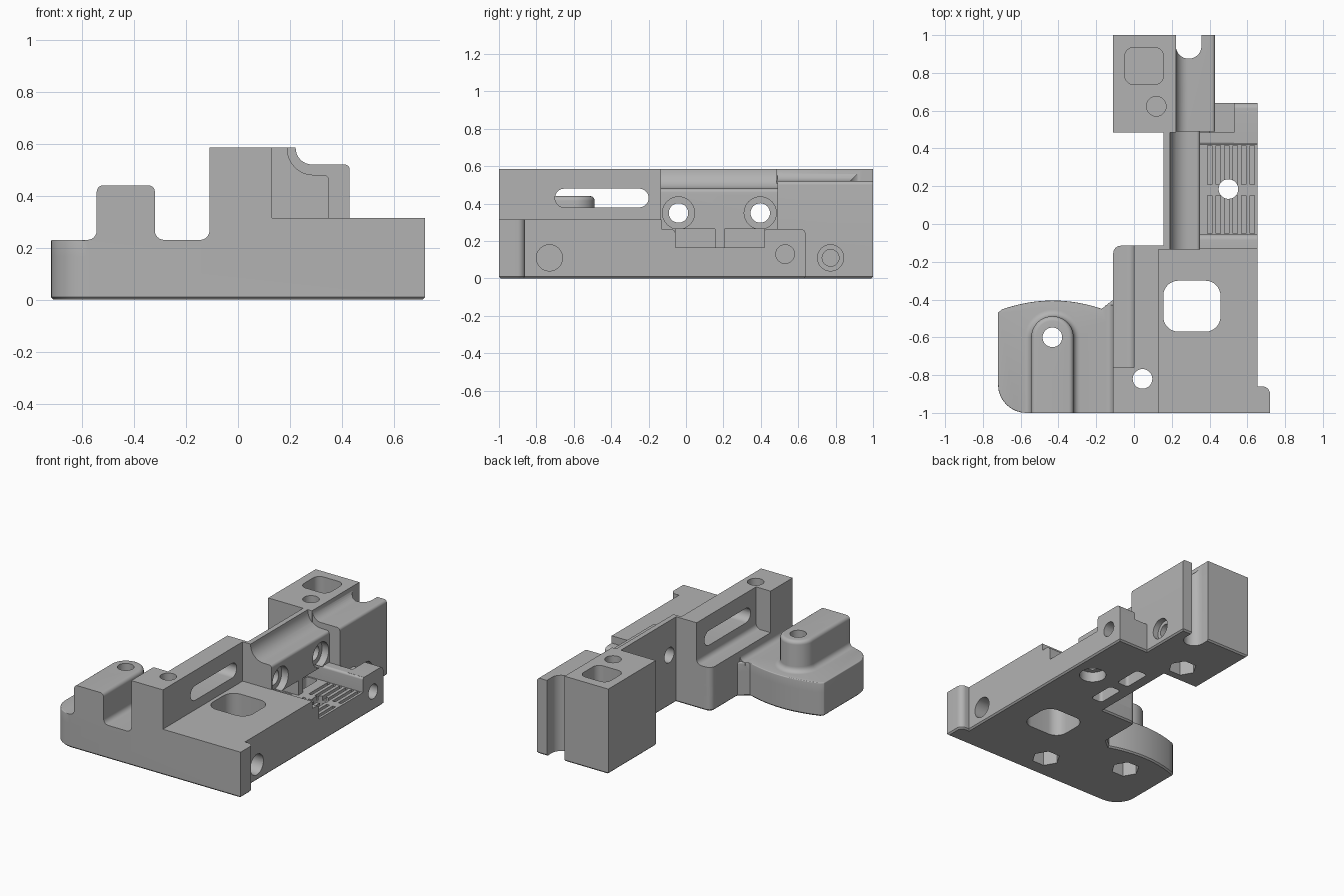
import bpy, bmesh
from math import pi, tan, sin, cos, radians
from mathutils import Vector, Matrix

if "Cube" in bpy.data.objects:
    bpy.data.objects.remove(bpy.data.objects["Cube"], do_unlink=True)

grey = bpy.data.materials.new("plain grey")
grey.use_nodes = True
grey.diffuse_color = (0.45, 0.45, 0.45, 1)
grey.node_tree.nodes["Principled BSDF"].inputs["Base Color"].default_value = grey.diffuse_color

AXES = {"X": lambda u, v, w: (w, u, v),
        "Y": lambda u, v, w: (u, w, v),
        "Z": lambda u, v, w: (u, v, w)}


def rounded(corners, steps=8):
    """Outline from (u, v) or (u, v, radius) corners."""
    out = []
    for i, c in enumerate(corners):
        p = Vector(c[:2])
        if len(c) < 3:
            out.append(p)
            continue
        a = (Vector(corners[i - 1][:2]) - p).normalized()
        b = (Vector(corners[(i + 1) % len(corners)][:2]) - p).normalized()
        half = a.angle(b) / 2
        centre = p + (a + b).normalized() * c[2] / sin(half)
        start = p + a * c[2] / tan(half) - centre
        end = p + b * c[2] / tan(half) - centre
        sweep = (pi - 2 * half) * (1 if start.x * end.y > start.y * end.x else -1)
        out += [centre + Matrix.Rotation(sweep * k / steps, 2) @ start for k in range(steps + 1)]
    return out


def rect(u0, u1, v0, v1, r=0):
    pts = [(u0, v0), (u1, v0), (u1, v1), (u0, v1)]
    return rounded([p + (r,) for p in pts]) if r else pts


def ring(u, v, r, n=32):
    return [(u + r * cos(2 * pi * k / n), v + r * sin(2 * pi * k / n)) for k in range(n)]


def loft(name, sections, axis="Z", bevel=0, segments=1, pick=None):
    """Solid through matching outlines, given as (outline, position)."""
    bm = bmesh.new()
    rows = [[bm.verts.new(AXES[axis](p[0], p[1], w)) for p in pts] for pts, w in sections]
    for lo, hi in zip(rows, rows[1:]):
        for i in range(len(lo)):
            bm.faces.new((lo[i - 1], lo[i], hi[i], hi[i - 1]))
    bm.faces.new(rows[0])
    bm.faces.new(rows[-1])
    bmesh.ops.recalc_face_normals(bm, faces=bm.faces)
    if pick:
        edges = [e for e in bm.edges if pick((e.verts[0].co + e.verts[1].co) / 2, e)]
        bmesh.ops.bevel(bm, geom=edges, offset=bevel, segments=segments, profile=0.5,
                        affect="EDGES", clamp_overlap=True)
    mesh = bpy.data.meshes.new(name)
    bm.to_mesh(mesh)
    bm.free()
    mesh.materials.append(grey)
    obj = bpy.data.objects.new(name, mesh)
    bpy.context.scene.collection.objects.link(obj)
    return obj


def prism(name, outline, lo, hi, axis="Z", **kw):
    return loft(name, [(outline, lo), (outline, hi)], axis, **kw)


def combine(other, operation):
    other.hide_render = True
    bpy.context.view_layer.objects.active = body
    mod = body.modifiers.new(operation, "BOOLEAN")
    mod.operation, mod.solver, mod.object = operation, "EXACT", other
    bpy.ops.object.modifier_apply(modifier=mod.name)
    bpy.data.objects.remove(other, do_unlink=True)


def add(*args, **kw):
    combine(prism(*args, **kw), "UNION")


def cut(*args, **kw):
    combine(prism(*args, **kw), "DIFFERENCE")


def flat(e):
    return abs(e.verts[0].co.z - e.verts[1].co.z) < 1e-6


# Shared outline of the curved back edge of the side pad
arc = []
for k in range(13):
    x = -0.17 - 0.53 * k / 12
    arc.append((x, -0.405 - 0.055 * ((x + 0.43) / 0.29) ** 2))
pad_edge = [(-0.11, -0.40)] + arc + [(-0.72, -0.47, 0.01), (-0.72, -1, 0.15)]

# Bottom plate with chamfered underside
footprint = rounded(pad_edge + [
    (0.72, -1), (0.72, -0.86, 0.04), (0.655, -0.86), (0.655, 0.64), (0.43, 0.64), (0.43, 1),
    (-0.11, 1), (-0.11, 0.485), (0.155, 0.485), (0.155, -0.115), (-0.11, -0.115, 0.04)])
body = prism("fixture_body", footprint, 0, 0.165, bevel=0.01,
             pick=lambda m, e: m.z < 0.001)

# Side pad, with its fillet into the wall
add("side_pad", rounded(pad_edge + [(0, -1), (0, -0.4)]), 0.1, 0.23, bevel=0.025, segments=4,
    pick=lambda m, e: m.z > 0.22 and flat(e) and m.x < -0.14 and m.y > -0.995)
add("pad_fillet", rounded([(-0.15, 0.21), (-0.15, 0.23), (-0.11, 0.23, 0.035), (-0.11, 0.27),
                           (-0.09, 0.27), (-0.09, 0.21)]), -1, -0.43, "Y")


# Round-ended tower on the pad, flared at its foot
def tower_outline(grow):
    r = 0.112 + grow
    end = [(-0.432 + r * cos(pi * k / 20), -0.6 + r * sin(pi * k / 20)) for k in range(21)]
    return end + [(-0.432 - r, -1), (-0.432 + r, -1)]


steps = [k * pi / 12 for k in range(7)]
sections = [(tower_outline(0.035), 0.2)]
sections += [(tower_outline(0.035 * (1 - sin(a))), 0.265 - 0.035 * cos(a)) for a in steps]
sections += [(tower_outline(0.025 * (cos(a) - 1)), 0.415 + 0.025 * sin(a)) for a in steps]
combine(loft("pad_tower", sections), "UNION")

# Front base and its foot, then lower lips around the ribbed floor
add("front_base", rounded([(0, -1), (0.72, -1), (0.72, -0.86, 0.04), (0.655, -0.86),
                           (0.655, -0.13), (0, -0.13)]), 0.1, 0.315)
add("front_lip", rounded([(-0.2, 0.1), (-0.055, 0.1), (-0.055, 0.265, 0.03), (-0.2, 0.265)]),
    0.2, 0.655, "X")
add("rear_lip", rounded([(0.42, 0.1), (0.485, 0.1), (0.485, 0.265), (0.42, 0.265, 0.015)]),
    0.2, 0.655, "X")
add("rear_tab", rounded([(0.43, 0.1), (0.64, 0.1), (0.64, 0.265, 0.03), (0.43, 0.265)]),
    0.53, 0.655, "X")
add("tab_step", rect(0.4, 0.56, 0.45, 0.64), 0.1, 0.2)

# Front wall with a ledge on its outer side
add("front_wall", rounded([(-0.11, -1), (0.13, -1), (0.13, -0.115), (-0.11, -0.115, 0.04)]),
    0.1, 0.585)
cut("ledge_cutter", rounded([(-0.2, 0.3), (0, 0.3, 0.035), (0, 0.7), (-0.2, 0.7)]),
    -0.76, -0.05, "Y")
cut("wall_slot", rect(-0.70, -0.20, 0.38, 0.48, 0.0499), -0.06, 0.2, "X")

# Middle wall with a scooped shoulder, and the rear blocks
add("wall_joint", rect(0.1, 0.19, -0.135, -0.115), 0.1, 0.585)
add("middle_wall", rounded([(0.155, 0.1), (0.35, 0.1), (0.35, 0.48, 0.02), (0.19, 0.48, 0.1),
                            (0.19, 0.585), (0.155, 0.585)]), -0.135, 0.52, "Y")
add("rear_shoulder", rounded([(0.17, 0.1), (0.43, 0.1), (0.43, 0.52, 0.02),
                              (0.222, 0.52, 0.063), (0.222, 0.585), (0.17, 0.585)]),
    0.49, 1, "Y")
add("rear_block", rect(-0.11, 0.222, 0.485, 1), 0.1, 0.585)
cut("rear_notch", rounded([(0.222, 1.1), (0.222, 0.875, 0.067), (0.357, 0.875, 0.067),
                           (0.357, 1.1)]), -0.1, 0.7)
cut("block_pocket", rect(-0.05, 0.157, 0.738, 0.935, 0.05), 0.46, 0.7)
cut("base_window", rect(0.155, 0.458, -0.57, -0.30, 0.08), -0.1, 0.4)

# Upright bolt holes with hexagonal nut seats below
for x, y in ((0.045, -0.82), (-0.432, -0.6), (0.118, 0.623)):
    cut("bolt_hole", ring(x, y, 0.052), -0.1, 0.7)
    cut("nut_seat", ring(x, y, 0.09, 6), -0.1, 0.12)
cut("floor_hole", ring(0.5, 0.185, 0.052), -0.1, 0.3)
cut("floor_hole_seat", ring(0.5, 0.185, 0.085), -0.1, 0.07)

# Sideways holes: counterbored wall bolts, base sockets and tab hole
for y in (-0.04, 0.397):
    cut("wall_bolt", ring(y, 0.35, 0.052), 0.1, 0.4, "X")
    cut("wall_counterbore", ring(y, 0.35, 0.086), 0.3, 0.5, "X")
cut("front_socket", ring(-0.73, 0.11, 0.07), 0.5, 0.8, "X")
cut("rear_socket", ring(0.773, 0.11, 0.07), 0.39, 0.6, "X")
cut("rear_socket_bore", ring(0.773, 0.11, 0.045), 0.2, 0.6, "X")
cut("tab_hole", ring(0.53, 0.13, 0.05), 0.45, 0.8, "X")

# Windows below the middle wall and grooves that leave ribs on the floor
for y0, y1 in ((-0.055, 0.155), (0.205, 0.42)):
    cut("wall_window", rect(y0, y1, 0.165, 0.265), 0.23, 0.36, "X")
    cut("strap_slot", rect(0.235, 0.32, y0 + 0.01, y1 - 0.01, 0.02), -0.1, 0.2)
    for k in range(6):
        x = 0.39 + 0.045 * k
        cut("floor_groove", rect(x, x + 0.022, y0 + 0.005, y1 - 0.005), 0.135, 0.2)

bpy.ops.object.select_all(action="DESELECT")
body.select_set(True)
bpy.context.view_layer.objects.active = body
bpy.ops.object.shade_smooth_by_angle(angle=radians(32))
